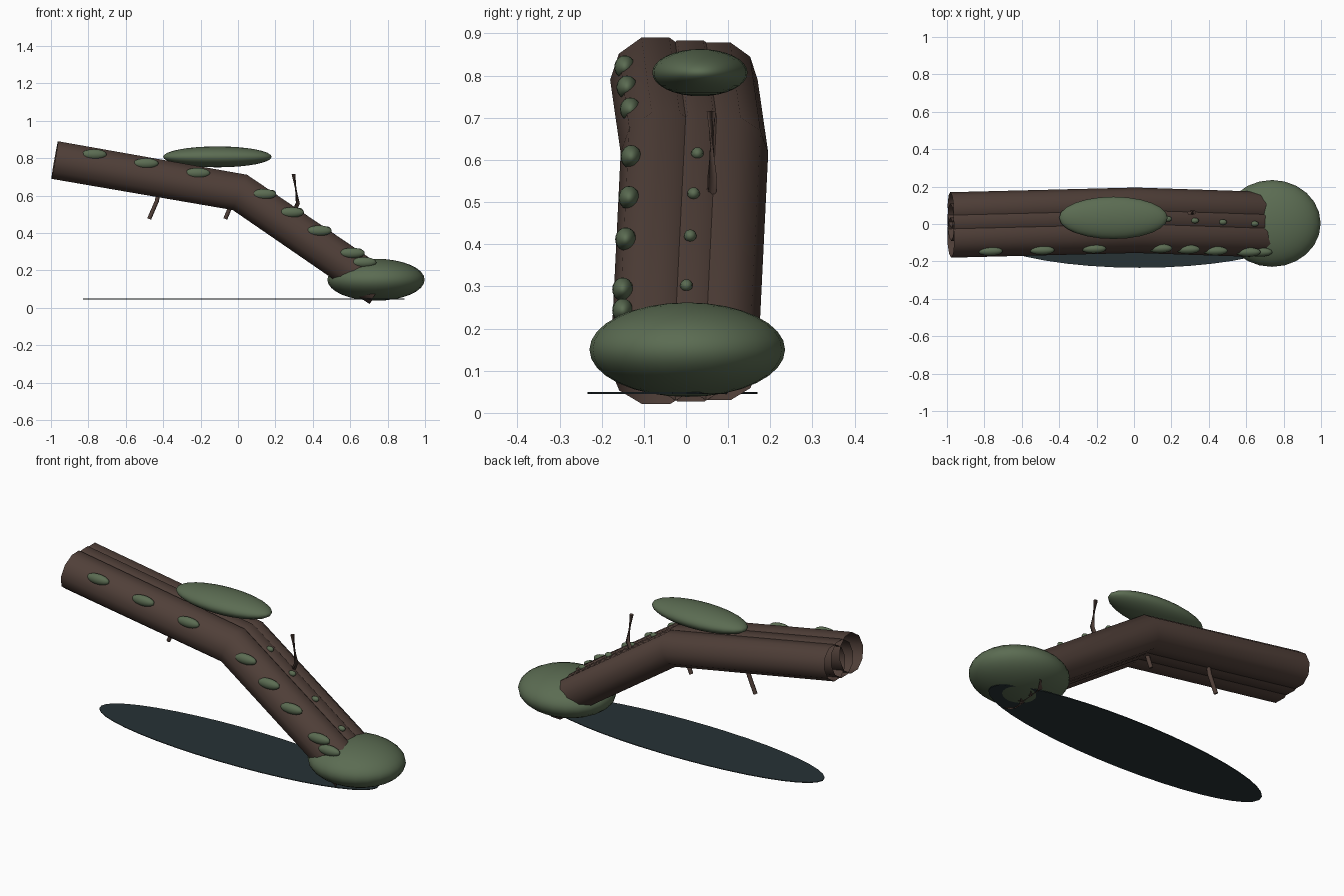
import bpy
import math

if "Cube" in bpy.data.objects:
    bpy.data.objects.remove(bpy.data.objects["Cube"])


def material(name, rgb):
    m = bpy.data.materials.new(name)
    m.diffuse_color = (*rgb, 1.0)
    m.use_nodes = True
    m.node_tree.nodes["Principled BSDF"].inputs["Base Color"].default_value = m.diffuse_color
    return m


BARK = material("bark brown", (0.080, 0.050, 0.040))
MOSS = material("moss green", (0.105, 0.150, 0.085))
WATER = material("dark water", (0.020, 0.032, 0.036))


def tube(name, points, radius, resolution, capped):
    """Round tube swept along a straight-segment path."""
    curve = bpy.data.curves.new(name, "CURVE")
    curve.dimensions = "3D"
    curve.twist_mode = "Z_UP"
    curve.bevel_depth = radius
    curve.bevel_resolution = resolution
    curve.use_fill_caps = capped
    spline = curve.splines.new("POLY")
    spline.points.add(len(points) - 1)
    for p, co in zip(spline.points, points):
        p.co = (*co, 1.0)
    spline.use_smooth = True
    curve.materials.append(BARK)
    obj = bpy.data.objects.new(name, curve)
    bpy.context.collection.objects.link(obj)
    return obj


def blob(name, center, radii, segments=20, rings=12):
    """Smooth ellipsoid of moss."""
    bpy.ops.mesh.primitive_uv_sphere_add(segments=segments, ring_count=rings, location=center)
    obj = bpy.context.object
    obj.name = name
    obj.scale = radii
    bpy.ops.object.shade_smooth()
    obj.data.materials.append(MOSS)
    return obj


# Hollow log made of three overlapping bent tubes
for name, y, r in (("front_log", -0.073, 0.107),
                   ("middle_log", 0.010, 0.100),
                   ("back_log", 0.075, 0.095)):
    tube(name, [(-0.98, y, 0.79), (0.01, y + 0.025, 0.617), (0.76, y, 0.105)], r, 3, False)

# Broken twigs
tube("upper_twig", [(0.28, 0.06, 0.47), (0.32, 0.062, 0.56), (0.297, 0.06, 0.715)], 0.011, 2, True)
tube("left_lower_twig", [(-0.42, 0.06, 0.64), (-0.434, 0.06, 0.57), (-0.475, 0.06, 0.475)], 0.011, 2, True)
tube("middle_lower_twig", [(-0.02, 0.05, 0.60), (-0.045, 0.05, 0.53), (-0.068, 0.05, 0.475)], 0.011, 2, True)

# Large moss mounds
blob("end_moss", (0.738, 0.003, 0.15), (0.26, 0.232, 0.112), 24, 16)
blob("top_moss", (-0.11, 0.033, 0.807), (0.29, 0.113, 0.056), 24, 16)

# Moss patches along the front of the log
for i, (x, y, z) in enumerate([
        (-0.77, -0.145, 0.82), (-0.493, -0.140, 0.772), (-0.217, -0.132, 0.72),
        (0.137, -0.130, 0.607), (0.285, -0.135, 0.51), (0.433, -0.143, 0.412),
        (0.61, -0.150, 0.293), (0.672, -0.150, 0.243)]):
    blob(f"moss_patch_{i + 1}", (x, y, z), (0.068, 0.025, 0.028), 16, 10)

# Small moss tufts on the middle ridge
for i, (x, y, z) in enumerate([(0.18, 0.027, 0.615), (0.325, 0.018, 0.52),
                               (0.475, 0.010, 0.42), (0.645, 0.001, 0.302)]):
    blob(f"moss_tuft_{i + 1}", (x, y, z), (0.022, 0.015, 0.015), 12, 8)

# Flat dark pool under the log
bpy.ops.mesh.primitive_cylinder_add(vertices=40, radius=1.0, depth=1.0, location=(0.03, -0.032, 0.047))
pool = bpy.context.object
pool.name = "water_pool"
pool.scale = (0.86, 0.202, 0.004)
pool.data.materials.append(WATER)
